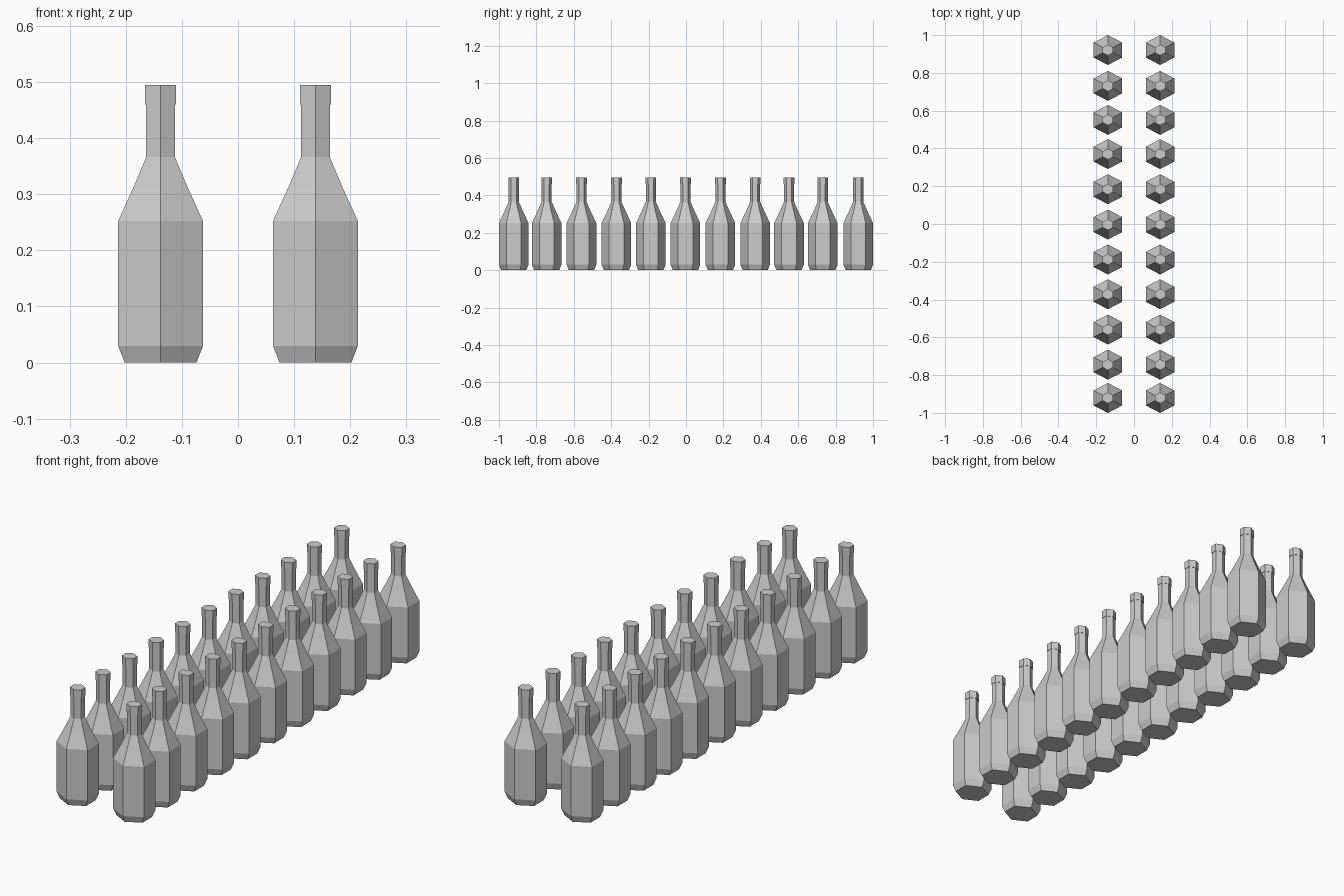
import bpy, bmesh, math

if "Cube" in bpy.data.objects:
    bpy.data.objects.remove(bpy.data.objects["Cube"])

STRETCH_Y = 1.046 * math.cos(math.pi / 6)  # hexagon is slightly squashed in y

def lathe_hex(name, profile):
    """Closed six-sided solid from (half width in x, z) rings, corners on +-y."""
    bm = bmesh.new()
    rings = []
    for r, z in profile:
        rad = r / math.cos(math.pi / 6)
        rings.append([bm.verts.new((rad * math.cos(a), rad * STRETCH_Y * math.sin(a), z))
                      for a in (math.pi / 6 + i * math.pi / 3 for i in range(6))])
    for lo, hi in zip(rings, rings[1:]):
        for i in range(6):
            j = (i + 1) % 6
            bm.faces.new((lo[i], lo[j], hi[j], hi[i]))
    bm.faces.new(rings[0][::-1])
    bm.faces.new(rings[-1])
    mesh = bpy.data.meshes.new(name)
    bm.to_mesh(mesh)
    bm.free()
    return mesh

# Bottle body with tapered foot, shoulder and neck
body = lathe_hex("bottle_body", [(0.064, 0), (0.0757, 0.03), (0.0757, 0.252),
                                 (0.048, 0.313), (0.0257, 0.366), (0.0257, 0.46)])
# Slightly wider cap
cap = lathe_hex("bottle_cap", [(0.0275, 0.46), (0.0275, 0.495)])

# Two rows of eleven bottles, spaced a little unevenly
ROW_Y = (-0.921, -0.745, -0.559, -0.372, -0.188, -0.003, 0.184, 0.370, 0.551, 0.731, 0.921)
for side, x in (("left", -0.138), ("right", 0.138)):
    for n, y in enumerate(ROW_Y, 1):
        for mesh in (body, cap):
            ob = bpy.data.objects.new(f"{side}_{mesh.name}_{n}", mesh)
            ob.location = (x, y, 0)
            bpy.context.collection.objects.link(ob)
